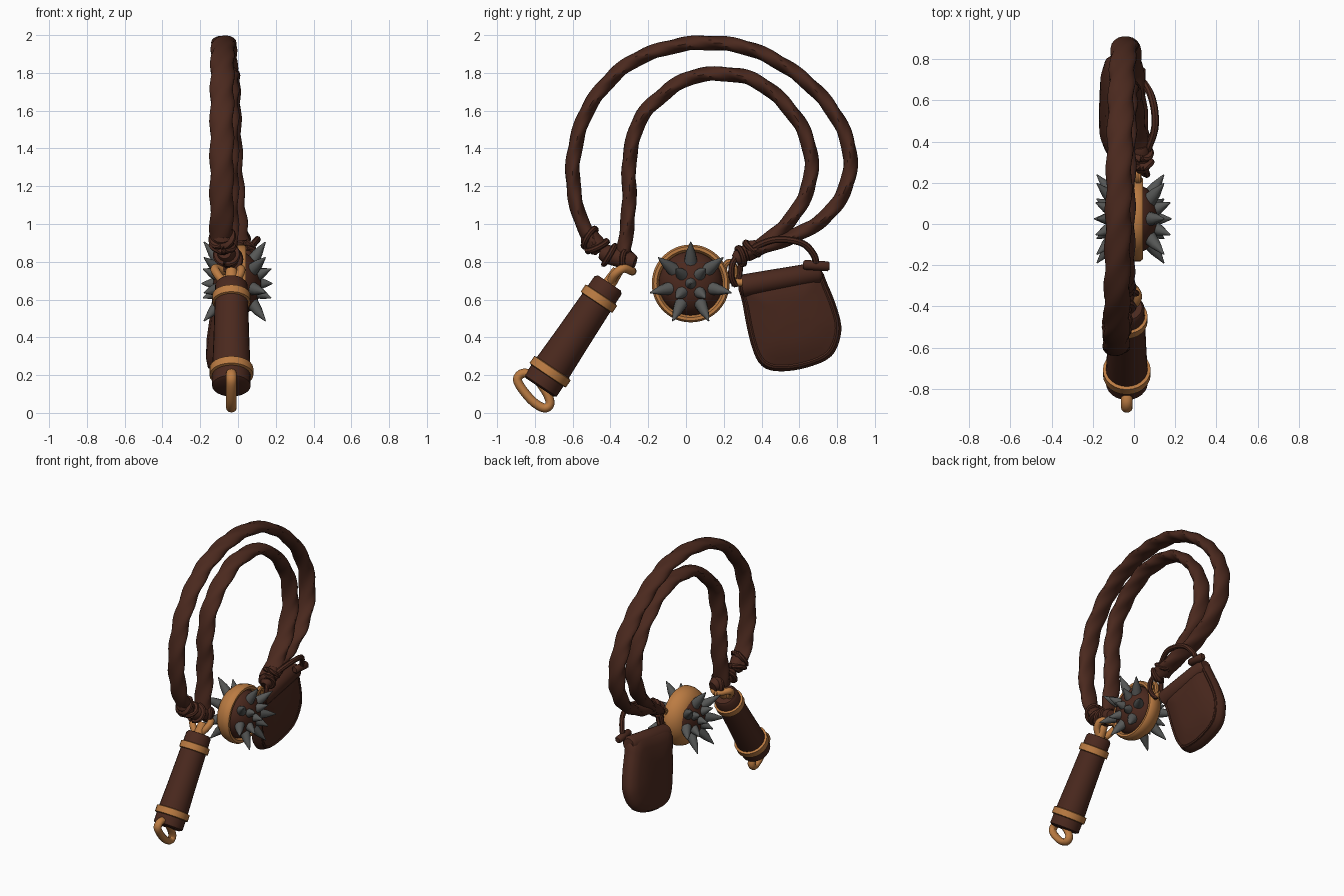
import bpy, bmesh
from math import sin, cos, pi, tau, radians
from mathutils import Vector

cube = bpy.data.objects.get("Cube")
if cube:
    bpy.data.objects.remove(cube, do_unlink=True)


def material(name, rgb):
    m = bpy.data.materials.new(name)
    m.use_nodes = True
    m.diffuse_color = (*rgb, 1)
    m.node_tree.nodes["Principled BSDF"].inputs["Base Color"].default_value = (*rgb, 1)
    return m


LEATHER = material("brown leather", (0.07, 0.022, 0.013))
BRASS = material("tan brass", (0.5, 0.2, 0.055))
IRON = material("grey iron", (0.092, 0.095, 0.092))


def finish(name, bm, mat):
    """Turn a bmesh into a smooth object that keeps its hard edges."""
    bmesh.ops.recalc_face_normals(bm, faces=bm.faces)
    for f in bm.faces:
        f.smooth = True
    for e in bm.edges:
        e.smooth = len(e.link_faces) == 2 and e.calc_face_angle(0) < radians(40)
    me = bpy.data.meshes.new(name)
    bm.to_mesh(me)
    bm.free()
    me.materials.append(mat)
    ob = bpy.data.objects.new(name, me)
    bpy.context.collection.objects.link(ob)
    return ob


def skin(name, rings, mat, closed=False):
    """Join equal rings of points with quads and cap the ends."""
    bm = bmesh.new()
    loops = [[bm.verts.new(p) for p in ring] for ring in rings]
    n = len(loops[0])
    pairs = list(zip(loops, loops[1:]))
    if closed:
        pairs.append((loops[-1], loops[0]))
    for a, b in pairs:
        for i in range(n):
            j = (i + 1) % n
            bm.faces.new((a[i], a[j], b[j], b[i]))
    if not closed:
        bm.faces.new(loops[0])
        bm.faces.new(loops[-1])
    return finish(name, bm, mat)


def spline(points, steps, closed=False):
    """Smooth path through the points."""
    p = [Vector(q) for q in points]
    n = len(p)
    pick = (lambda i: p[i % n]) if closed else (lambda i: p[max(0, min(n - 1, i))])
    out = []
    for i in range(n if closed else n - 1):
        a, b, c, d = (pick(i + k) for k in (-1, 0, 1, 2))
        for s in range(steps):
            t = s / steps
            out.append(0.5 * (2 * b + (c - a) * t + (2 * a - 5 * b + 4 * c - d) * t * t
                              + (3 * b - a - 3 * c + d) * t ** 3))
    return out if closed else out + [p[-1]]


def sweep(name, points, wide, thick, mat, closed=False, steps=6, sides=12, twist=0, relief=0):
    """Oval cord along a path, optionally with twisted strands."""
    path = spline(points, steps, closed)
    n, rings, run = len(path), [], 0
    for i, p in enumerate(path):
        prev = path[i - 1] if closed or i else p
        nxt = path[(i + 1) % n] if closed or i < n - 1 else p
        t = (nxt - prev).normalized()
        run += (p - prev).length
        side = Vector((1, 0, 0)) - t * t.x
        side = side.normalized() if side.length > 0.05 else t.orthogonal().normalized()
        up = t.cross(side)
        ring = []
        for k in range(sides):
            a = tau * k / sides
            r = 1 + relief * cos(3 * a - twist * run)
            ring.append(p + side * cos(a) * wide * r + up * sin(a) * thick * r)
        rings.append(ring)
    return skin(name, rings, mat, closed)


def lathe(name, start, end, profile, mat, sides=24):
    """Turned part: the profile holds (distance, radius) along the axis."""
    start = Vector(start)
    q = Vector((0, 0, 1)).rotation_difference(Vector(end) - start)
    rings = [[start + q @ Vector((r * cos(tau * k / sides), r * sin(tau * k / sides), d))
              for k in range(sides)] for d, r in profile]
    return skin(name, rings, mat)


# Handle with brass bands
foot, head = Vector((-0.035, -0.775, 0.135)), Vector((-0.035, -0.41, 0.68))
lathe("handle", foot, head, [(0, 0.085), (0.01, 0.102), (0.1, 0.102), (0.3, 0.095),
                             (0.56, 0.088), (0.65, 0.086), (0.665, 0.074)], LEATHER)
for name, at, r in (("lower_band", 0.1, 0.116), ("upper_band", 0.565, 0.101)):
    lathe(name, foot, head, [(at - 0.028, r - 0.02), (at - 0.022, r), (at + 0.022, r),
                             (at + 0.028, r - 0.02)], BRASS)
lathe("neck", head, head * 2 - foot, [(-0.02, 0.035), (0.03, 0.035), (0.09, 0.03)], BRASS)

# Brass eye that carries the lashes
sweep("neck_eye", [(-0.05 + x, y, z) for x, y, z in (
    (-0.025, -0.4, 0.69), (-0.06, -0.375, 0.735), (-0.07, -0.33, 0.765), (0, -0.285, 0.75),
    (0.06, -0.33, 0.765), (0.06, -0.375, 0.735), (0.025, -0.4, 0.69))], 0.023, 0.023, BRASS)

# Hanging loop at the foot
sweep("foot_loop", [(-0.035, y, z) for y, z in (
    (-0.8, 0.19), (-0.86, 0.21), (-0.892, 0.18), (-0.87, 0.13), (-0.81, 0.06),
    (-0.75, 0.026), (-0.72, 0.05), (-0.74, 0.11))], 0.028, 0.024, BRASS, True)

# Two braided lashes that meet at the pouch knot
OUTER = ((-0.49, 0.89), (-0.57, 1.06), (-0.6, 1.3), (-0.55, 1.54), (-0.45, 1.71), (-0.3, 1.85),
         (-0.11, 1.93), (0.1, 1.96), (0.33, 1.93), (0.55, 1.82), (0.73, 1.66), (0.84, 1.48),
         (0.87, 1.31), (0.83, 1.16), (0.73, 1.03), (0.58, 0.94), (0.44, 0.89), (0.32, 0.84))
INNER = ((-0.34, 0.8), (-0.31, 1.0), (-0.3, 1.18), (-0.3, 1.34), (-0.25, 1.54), (-0.14, 1.67),
         (0.01, 1.77), (0.17, 1.795), (0.34, 1.77), (0.49, 1.67), (0.62, 1.5), (0.665, 1.31),
         (0.63, 1.15), (0.55, 1.02), (0.43, 0.91), (0.32, 0.84))
for name, pts, x0, x1, bend in (("outer_lash", OUTER, -0.087, 0.03, 2.6),
                                ("inner_lash", INNER, -0.06, 0.02, 4)):
    last = len(pts) - 1
    sweep(name, [(x0 + (x1 - x0) * (i / last) ** bend, y, z) for i, (y, z) in enumerate(pts)],
          0.062, 0.038, LEATHER, steps=8, sides=18, twist=32, relief=0.08)


# Knots: a bulged core with a few cords wrapped round it
def knot(name, a, b, r, turns):
    a, b = Vector(a), Vector(b)
    axis = (b - a).normalized()
    u = axis.orthogonal().normalized()
    v = axis.cross(u)
    size = (b - a).length
    lathe(name + "_core", a, b, [(0, r * 0.7), (size * 0.15, r), (size * 0.85, r),
                                 (size, r * 0.7)], LEATHER, 16)
    for i in range(turns):
        c = a.lerp(b, (i + 0.5) / turns)
        tilt = axis * r * 0.35 * (-1) ** i
        sweep(f"{name}_wrap_{i + 1}", [c + (u * cos(t) + v * sin(t)) * r + tilt * cos(t)
              for t in (tau * k / 8 for k in range(8))], 0.022, 0.016, LEATHER, True, 3, 8)


knot("lash_knot", (-0.085, -0.53, 0.95), (-0.08, -0.45, 0.86), 0.052, 2)
knot("handle_knot", (-0.07, -0.45, 0.85), (-0.03, -0.27, 0.795), 0.05, 2)
knot("pouch_knot", (0.04, 0.26, 0.81), (0.03, 0.38, 0.89), 0.042, 2)

# Studded ball seated in a cupped brass hoop
C = Vector((-0.005, 0.025, 0.685))
bm = bmesh.new()
bmesh.ops.create_uvsphere(bm, u_segments=24, v_segments=16, radius=0.172)
for v in bm.verts:
    v.co = C + Vector((v.co.x * 0.75, v.co.y, v.co.z))
finish("ball", bm, LEATHER)
SECTION = ((-0.08, 0.145), (-0.07, 0.165), (-0.035, 0.195), (0, 0.206), (0.035, 0.206),
           (0.048, 0.196), (0.048, 0.18), (0.035, 0.17), (-0.03, 0.16))
skin("hoop", [[C + Vector((x, r * cos(a), r * sin(a))) for x, r in SECTION]
              for a in (tau * k / 48 for k in range(48))], BRASS, True)
sweep("hoop_eye", [(0.02, 0.23 + 0.03 * cos(a), 0.75 + 0.05 * sin(a))
                   for a in (tau * k / 8 for k in range(8))], 0.016, 0.016, BRASS, True, 3, 8)
sweep("hoop_pin", [(0.02, 0.24, 0.69), (0.02, 0.3, 0.69)], 0.02, 0.02, BRASS, steps=2)

# Spikes on both faces: wide ring, tight ring and one in the middle
for side, label, wide_out in ((1, "left", 0.15), (-1, "right", 0.175)):
    for ring, (count, spread, out, turn) in enumerate(((7, 0.22, wide_out, pi / 2),
                                                       (4, 0.11, 0.18, pi / 4), (1, 0, 0.188, 0))):
        for k in range(count):
            a = turn + tau * k / count
            tip = Vector((side * out, spread * cos(a), spread * sin(a)))
            size = tip.length * 0.58
            lathe(f"{label}_spike_{ring + 1}_{k + 1}", C + tip * 0.42, C + tip,
                  [(0, 0.041), (size * 0.55, 0.026), (size, 0.003)], IRON, 10)

# Pouch: puffed slab leaning outward at the bottom
OUTLINE = [(0, y, z) for y, z in (
    (0.29, 0.7), (0.3, 0.575), (0.345, 0.36), (0.4, 0.25), (0.495, 0.22), (0.64, 0.24),
    (0.77, 0.3), (0.82, 0.415), (0.81, 0.52), (0.75, 0.68), (0.69, 0.77), (0.495, 0.745))]
MID = Vector((0, 0.55, 0.5))


def pouch_ring(x, scale):
    ring = []
    for p in spline(OUTLINE, 4, True):
        q = MID + (p - MID) * scale
        q.x = x - 0.12 + 0.14 * (q.z - 0.22)
        ring.append(q)
    return ring


skin("pouch", [pouch_ring(0.07 * x, s) for x, s in (
    (-1, 0.4), (-0.85, 0.75), (-0.6, 0.93), (-0.2, 1), (0.2, 1), (0.6, 0.95), (0.65, 0.87),
    (0.85, 0.75), (1, 0.4))], LEATHER)
sweep("pouch_seam", pouch_ring(0.043, 0.91)[::2], 0.009, 0.009, LEATHER, True, 2, 6)
lathe("pouch_flap_roll", (-0.03, 0.285, 0.67), (-0.03, 0.72, 0.745),
      [(0, 0.045), (0.012, 0.06), (0.42, 0.057), (0.44, 0.04)], LEATHER)
lathe("toggle", (0.03, 0.62, 0.785), (0.03, 0.76, 0.775),
      [(0, 0.018), (0.01, 0.026), (0.13, 0.026), (0.14, 0.018)], LEATHER, 12)

# Thin cords tying the pouch and the hoop to the lashes
sweep("pouch_cord", [(0.04, 0.3, 0.83), (0.07, 0.37, 0.88), (0.1, 0.46, 0.915), (0.1, 0.55, 0.915),
                     (0.08, 0.63, 0.89), (0.05, 0.68, 0.83), (0.03, 0.69, 0.77)],
      0.018, 0.018, LEATHER, sides=8)
sweep("hoop_cord", [(0.04, 0.3, 0.85), (0.06, 0.25, 0.8), (0.06, 0.24, 0.73), (0.03, 0.26, 0.68),
                    (0.0, 0.28, 0.72), (0.01, 0.29, 0.8)], 0.016, 0.016, LEATHER, True, sides=8)
